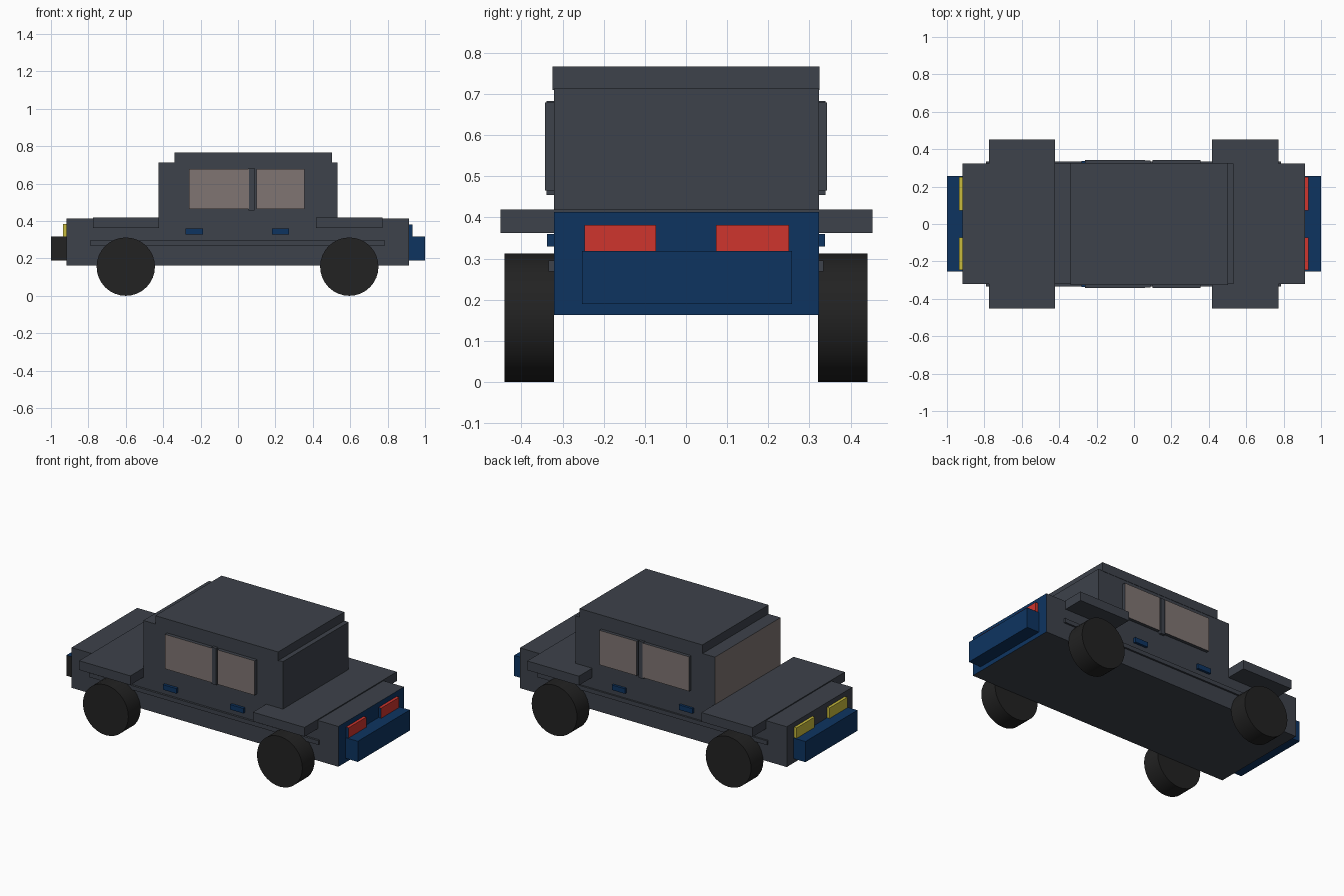
import bpy, bmesh, math
from mathutils import Vector

if "Cube" in bpy.data.objects:
    bpy.data.objects.remove(bpy.data.objects["Cube"])


def material(name, rgb):
    m = bpy.data.materials.new(name)
    m.diffuse_color = (*rgb, 1)
    m.use_nodes = True
    m.node_tree.nodes["Principled BSDF"].inputs["Base Color"].default_value = m.diffuse_color
    return m


GREY = material("slate grey", (0.047, 0.054, 0.070))
BLUE = material("navy blue", (0.004, 0.034, 0.118))
GLASS = material("brown glass", (0.215, 0.178, 0.170))
RUBBER = material("black rubber", (0.016, 0.016, 0.016))
RED = material("red lamp", (0.62, 0.035, 0.027))
YELLOW = material("yellow lamp", (0.58, 0.50, 0.045))


def finish(name, bm, mat, accent=None, direction=None):
    """Make an object; faces pointing along direction get the accent colour."""
    bm.normal_update()
    me = bpy.data.meshes.new(name)
    me.materials.append(mat)
    if accent:
        me.materials.append(accent)
        d = Vector(direction)
        for f in bm.faces:
            if f.normal.dot(d) > 0.9:
                f.material_index = 1
    bm.to_mesh(me)
    bm.free()
    ob = bpy.data.objects.new(name, me)
    bpy.context.collection.objects.link(ob)
    return ob


def box(name, x, y, z, mat, accent=None, direction=None):
    bm = bmesh.new()
    bmesh.ops.create_cube(bm, size=1)
    for v in bm.verts:
        for i, (a, b) in enumerate((x, y, z)):
            v.co[i] = (a + b) / 2 + v.co[i] * (b - a)
    return finish(name, bm, mat, accent, direction)


def wheel(name, x, y):
    bm = bmesh.new()
    bmesh.ops.create_cone(bm, cap_ends=True, segments=32, radius1=0.156,
                          radius2=0.156, depth=0.12)
    for v in bm.verts:
        v.co = Vector((v.co.x + x, v.co.z + y, v.co.y + 0.156))
    bmesh.ops.recalc_face_normals(bm, faces=bm.faces)
    return finish(name, bm, RUBBER)


# Body, cabin with windscreen at the -x end, roof
box("body", (-0.918, 0.914), (-0.321, 0.323), (0.163, 0.413), GREY, BLUE, (1, 0, 0))
box("cabin", (-0.425, 0.533), (-0.321, 0.323), (0.40, 0.713), GREY, GLASS, (-1, 0, 0))
box("roof", (-0.34, 0.503), (-0.325, 0.325), (0.71, 0.767), GREY)

# Wide fender slabs over both axles
box("front_fender", (-0.775, -0.423), (-0.451, 0.453), (0.362, 0.419), GREY)
box("rear_fender", (0.418, 0.773), (-0.451, 0.453), (0.362, 0.419), GREY)

# Bumpers
box("front_bumper", (-1.0, -0.915), (-0.253, 0.257), (0.19, 0.318), BLUE, RUBBER, (0, -1, 0))
box("rear_bumper", (0.91, 1.0), (-0.253, 0.257), (0.19, 0.318), BLUE)

# Lamps
for side, y in (("left", (-0.247, -0.073)), ("right", (0.073, 0.25))):
    box(side + "_headlight", (-0.935, -0.91), y, (0.31, 0.383), YELLOW)
    box(side + "_tail_light", (0.91, 0.932), y, (0.31, 0.381), RED, BLUE, (0, -1, 0))

# Parts repeated on both sides
for side, s in (("left", -1), ("right", 1)):
    def span(a, b):
        return tuple(sorted((s * a, s * b)))
    out = (0, s, 0)
    box(side + "_front_window", (-0.262, 0.06), span(0.31, 0.343), (0.465, 0.679), GREY, GLASS, out)
    box(side + "_rear_window", (0.098, 0.355), span(0.31, 0.343), (0.465, 0.679), GREY, GLASS, out)
    box(side + "_pillar", (0.056, 0.088), span(0.31, 0.339), (0.455, 0.683), GREY)
    box(side + "_trim_strip", (-0.79, 0.785), span(0.31, 0.334), (0.269, 0.295), GREY)
    box(side + "_front_handle", (-0.28, -0.187), span(0.31, 0.338), (0.329, 0.36), BLUE)
    box(side + "_rear_handle", (0.182, 0.273), span(0.31, 0.338), (0.329, 0.36), BLUE)
    for end, x in (("front", -0.6), ("rear", 0.595)):
        ob = wheel(f"{side}_{end}_wheel", x, s * 0.381)
        bpy.ops.object.select_all(action="DESELECT")
        ob.select_set(True)
        bpy.context.view_layer.objects.active = ob
        bpy.ops.object.shade_smooth_by_angle(angle=math.radians(30))
